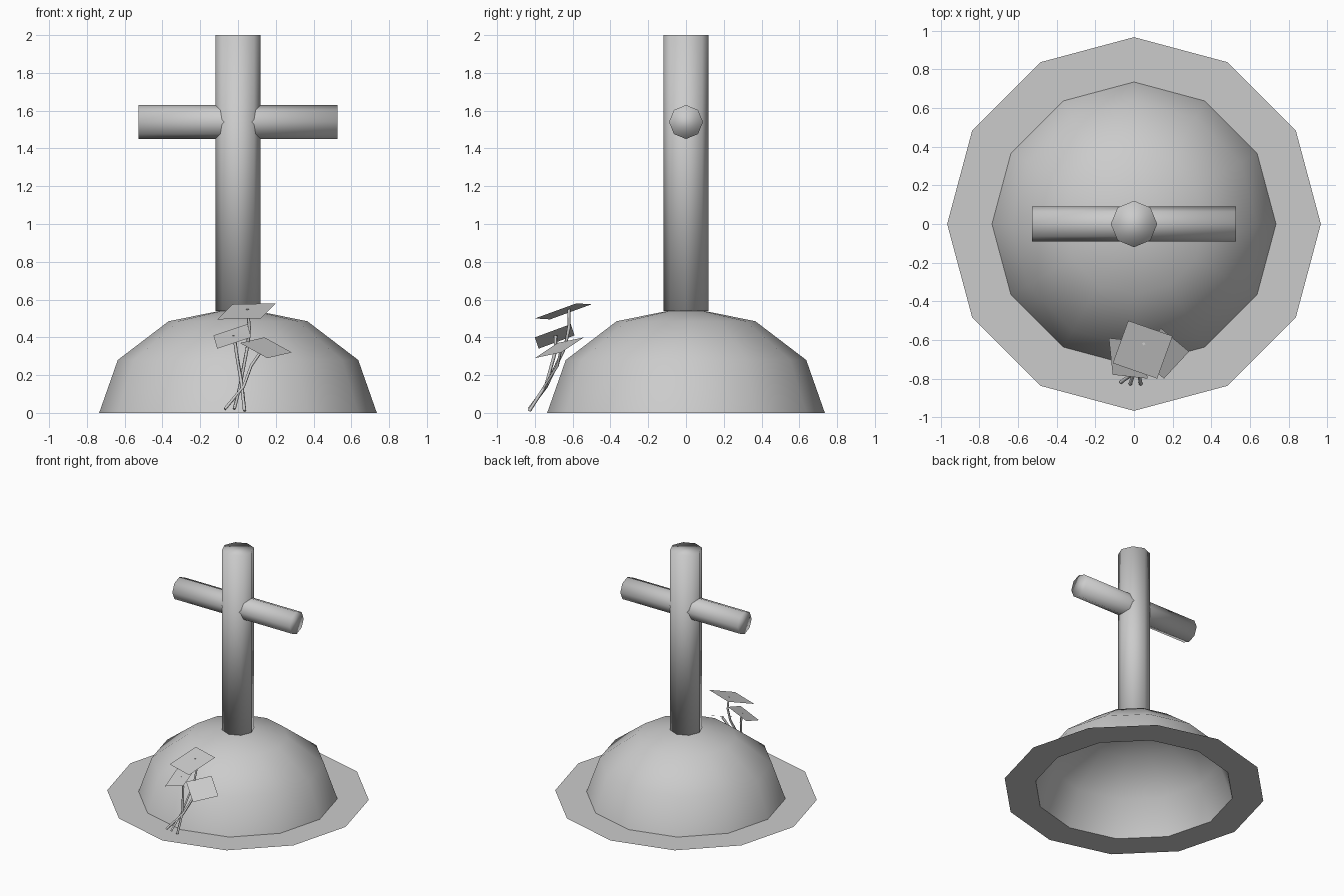
import bpy, bmesh, math
from mathutils import Matrix, Vector

cube = bpy.data.objects.get("Cube")
if cube:
    bpy.data.objects.remove(cube)

grey = bpy.data.materials.new("plain grey")
grey.use_nodes = True
colour = (0.6, 0.6, 0.6, 1)
grey.diffuse_color = colour
grey.node_tree.nodes["Principled BSDF"].inputs["Base Color"].default_value = colour


def add_object(name, mesh, smooth=False):
    obj = bpy.data.objects.new(name, mesh)
    bpy.context.collection.objects.link(obj)
    mesh.materials.clear()
    mesh.materials.append(grey)
    for poly in mesh.polygons:
        poly.use_smooth = smooth
    return obj


def finish(name, bm, smooth=False):
    mesh = bpy.data.meshes.new(name)
    bm.to_mesh(mesh)
    bm.free()
    return add_object(name, mesh, smooth)


def rod(name, radius, length, matrix):
    bm = bmesh.new()
    bmesh.ops.create_cone(bm, cap_ends=True, segments=8, radius1=radius,
                          radius2=radius, depth=length, matrix=matrix)
    finish(name, bm, True)


def stem(name, points):
    data = bpy.data.curves.new(name + "_path", "CURVE")
    data.dimensions = "3D"
    data.bevel_depth = 0.009
    data.bevel_resolution = 0
    data.use_fill_caps = True
    spline = data.splines.new("POLY")
    spline.points.add(len(points) - 1)
    for p, co in zip(spline.points, points):
        p.co = (*co, 1)
    path = bpy.data.objects.new(name + "_path", data)
    bpy.context.collection.objects.link(path)
    graph = bpy.context.evaluated_depsgraph_get()
    mesh = bpy.data.meshes.new_from_object(path.evaluated_get(graph))
    bpy.data.objects.remove(path)
    add_object(name, mesh, True)


def petal(name, corner, side_a, side_b):
    # Flat parallelogram from one corner and its two sides
    o, a, b = Vector(corner), Vector(side_a), Vector(side_b)
    bm = bmesh.new()
    bm.faces.new([bm.verts.new(v) for v in (o, o + a, o + a + b, o + b)])
    bm.normal_update()
    if bm.faces[:][0].normal.z < 0:
        bmesh.ops.reverse_faces(bm, faces=bm.faces[:])
    finish(name, bm)


# Open half dome for the mound
bm = bmesh.new()
bmesh.ops.create_uvsphere(bm, u_segments=12, v_segments=6, radius=1,
                          matrix=Matrix.Diagonal((0.735, 0.735, 0.56, 1)))
bmesh.ops.delete(bm, geom=[v for v in bm.verts if v.co.z < -0.01], context="VERTS")
finish("mound", bm, True)

# Flat ring of ground around the mound
bm = bmesh.new()
loops = [bmesh.ops.create_circle(bm, segments=12, radius=r)["verts"] for r in (0.735, 0.967)]
bmesh.ops.bridge_loops(bm, edges=bm.edges[:])
bm.normal_update()
bmesh.ops.reverse_faces(bm, faces=[f for f in bm.faces if f.normal.z < 0])
finish("ground_ring", bm)

# Upright post and cross arm
rod("post", 0.12, 1.46, Matrix.Translation((0, 0, 1.27)))
rod("cross_arm", 0.09, 1.055,
    Matrix.Translation((0, 0, 1.54)) @ Matrix.Rotation(math.pi / 2, 4, "Y"))

# Three flowers leaning against the mound
petal("tall_flower", (-0.03, -0.50, 0.575), (0.23, -0.08, 0.005), (-0.08, -0.22, -0.08))
petal("right_flower", (-0.13, -0.59, 0.41), (0.02, -0.19, -0.07), (0.18, -0.02, 0.06))
petal("left_flower", (0.14, -0.54, 0.40), (0.145, -0.12, -0.08), (-0.13, -0.14, -0.03))
stem("tall_stem", [(-0.02, -0.83, 0.02), (0.01, -0.74, 0.14), (0.05, -0.64, 0.35),
                   (0.06, -0.62, 0.45), (0.05, -0.62, 0.55)])
stem("right_stem", [(0.035, -0.83, 0.01), (0.02, -0.74, 0.15), (-0.01, -0.69, 0.33),
                    (-0.02, -0.69, 0.41)])
stem("left_stem", [(-0.07, -0.82, 0.02), (0.03, -0.75, 0.14), (0.07, -0.68, 0.25),
                   (0.135, -0.66, 0.345)])
